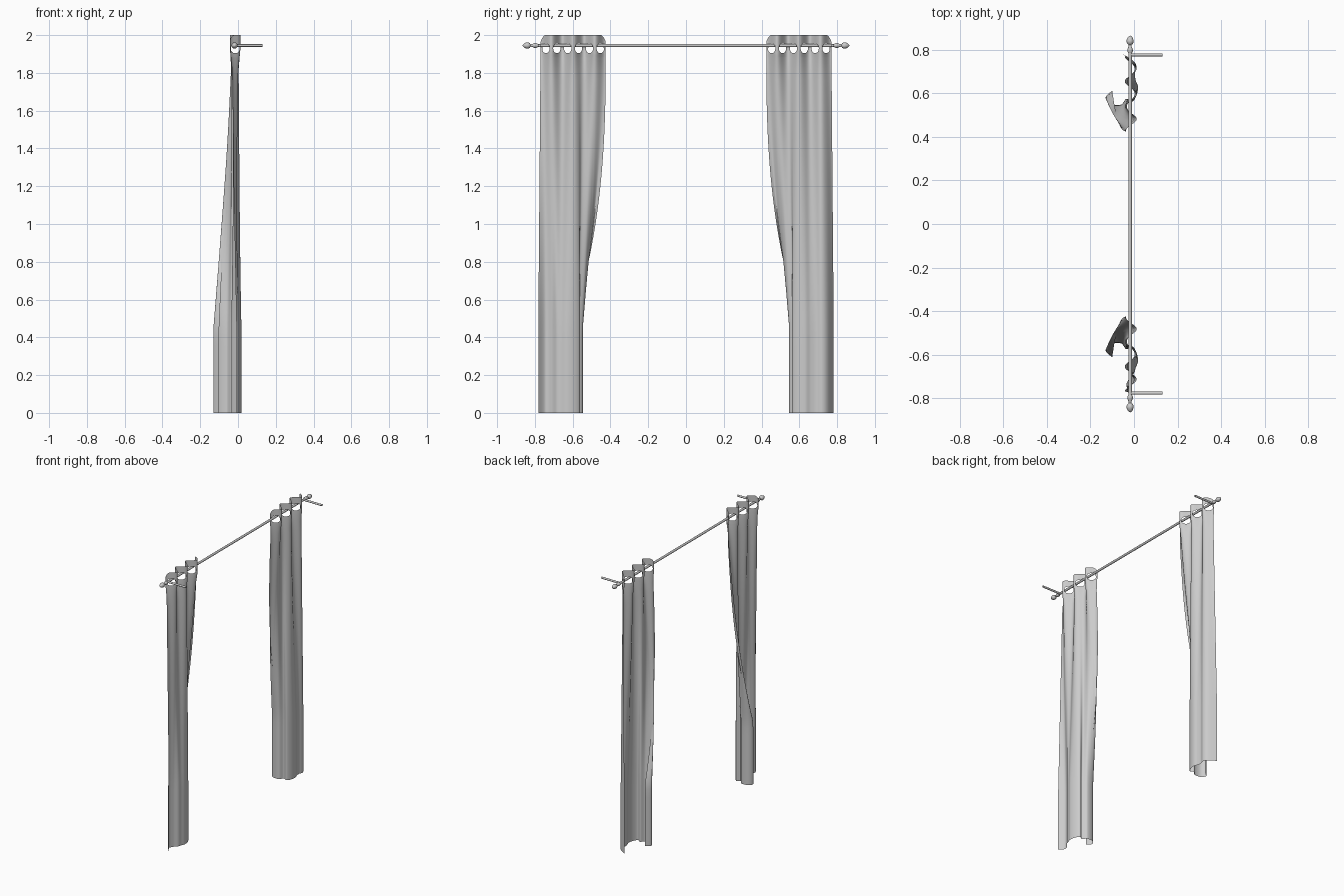
import bpy, bmesh, math

if "Cube" in bpy.data.objects:
    bpy.data.objects.remove(bpy.data.objects["Cube"])

ROD_X, ROD_Z = -0.018, 1.945
COLS, HOLES = 144, 6
HOLE_Z, HOLE_W, HOLE_H = 1.93, 0.056, 0.026   # eyelet centre height, half width (in s), half height

# Hem outline (x, y) from the gathered inner edge towards the outer edge
HEM = [(-.10, .612), (-.13, .582), (-.108, .552), (-.06, .548), (-.035, .575),
       (-.008, .562), (.012, .592), (.018, .63), (.008, .66)]
# The outer edges turn differently on the two panels
HEM_END = {1: [(.004, .69), (.012, .72), (-.004, .75), (-.055, .782)],
           -1: [(.0, .685), (-.022, .71), (-.035, .745), (-.006, .782)]}


def spline(pts, s):
    """Catmull-Rom point at s in 0..1"""
    n = len(pts) - 1
    i = min(int(s * n), n - 1)
    t = s * n - i
    a, b, c, d = (pts[min(max(k, 0), n)] for k in (i - 1, i, i + 1, i + 2))
    return [0.5 * (2 * q + (r - p) * t + (2 * p - 5 * q + 4 * r - u) * t * t
                   + (3 * q - p - 3 * r + u) * t ** 3) for p, q, r, u in zip(a, b, c, d)]


def drape(s, z, side):
    """Cloth position for width parameter s and height z"""
    d = min(max((1.9 - z) / 1.45, 0), 1)
    hx, hy = spline(HEM + HEM_END[side], s)
    amp = 0.018 + 0.009 * min(max((z - 1.82) / 0.1, 0), 1)     # deeper waves in the heading
    tx = -0.015 - amp * math.cos(2 * math.pi * s * HOLES / 2)
    ty = 0.425 + 0.345 * s
    power = 2.6 - 1.6 * min(max((s - .2) / .2, 0), 1)          # inner edge is swept aside late
    wy = d ** power
    if z > 1.9:                                  # drooping outer corners of the heading
        z -= (z - 1.9) * 0.35 * max(0, (abs(s - .5) - .42) / .08) ** 2
    return tx + (hx - tx) * d, ty + (hy - ty) * wy, z


def add_object(name, bm):
    me = bpy.data.meshes.new(name)
    bm.to_mesh(me)
    bm.free()
    ob = bpy.data.objects.new(name, me)
    bpy.context.collection.objects.link(ob)
    for o in bpy.context.selected_objects:
        o.select_set(False)
    ob.select_set(True)
    bpy.context.view_layer.objects.active = ob
    bpy.ops.object.shade_smooth_by_angle(angle=math.radians(50))
    return ob


def curtain(name, side):
    # flat cloth grid, finer in the heading
    rows = [1.88 * j / 32 for j in range(32)] + [1.88 + .005 * j for j in range(25)]
    bm = bmesh.new()
    grid = [[bm.verts.new((i / COLS, 0, z)) for i in range(COLS + 1)] for z in rows]
    for a, b in zip(grid, grid[1:]):
        for i in range(COLS):
            bm.faces.new((a[i], a[i + 1], b[i + 1], b[i]))

    # eyelets: remove faces, then round the rim
    def hole_offset(p):
        c = (min(int(p.x * HOLES), HOLES - 1) + 0.5) / HOLES
        u, v = (p.x - c) / HOLE_W, (p.z - HOLE_Z) / HOLE_H
        return c, u, v, math.hypot(u, v)
    gone = [f for f in bm.faces if hole_offset(f.calc_center_median())[3] < 1]
    bmesh.ops.delete(bm, geom=gone, context='FACES')
    for v in bm.verts:
        c, u, w, r = hole_offset(v.co)
        if v.is_boundary and r < 1.4:
            v.co.x, v.co.z = c + u / r * HOLE_W, HOLE_Z + w / r * HOLE_H
    # hang the cloth in folds
    for v in bm.verts:
        x, y, z = drape(v.co.x, v.co.z, side)
        v.co = (x, y * side, z)
    if side < 0:
        bmesh.ops.reverse_faces(bm, faces=bm.faces[:])
    add_object(name, bm)


def lathe(name, profile, segs=20):
    """Revolve (radius, y) points around the rod axis"""
    bm = bmesh.new()
    vs = [bm.verts.new((r, y, 0)) for r, y in profile]
    es = [bm.edges.new(e) for e in zip(vs, vs[1:])]
    bmesh.ops.spin(bm, geom=vs + es, cent=(0, 0, 0), axis=(0, 1, 0),
                   angle=2 * math.pi, steps=segs)
    bmesh.ops.remove_doubles(bm, verts=bm.verts[:], dist=1e-5)
    bmesh.ops.recalc_face_normals(bm, faces=bm.faces[:])
    ob = add_object(name, bm)
    ob.location = (ROD_X, 0, ROD_Z)
    return ob


# Curtain rod
lathe("curtain_rod", [(0, -.80), (.008, -.80), (.008, .80), (0, .80)])

FINIAL = [(0, .785), (.009, .785), (.013, .795), (.012, .804), (.007, .815), (.006, .822),
          (.012, .827), (.0165, .836), (.016, .845), (.011, .857), (.005, .863), (0, .865)]
for label, side in (("left", -1), ("right", 1)):
    # Curtain panel
    curtain(label + "_curtain", side)
    # Turned finial
    lathe(label + "_finial", [(r, y * side) for r, y in FINIAL])
    # Wall bracket
    arm = lathe(label + "_bracket", [(0, 0), (.007, 0), (.007, .148), (0, .148)], 16)
    arm.rotation_euler.z = -math.pi / 2
    arm.location.y = .777 * side
